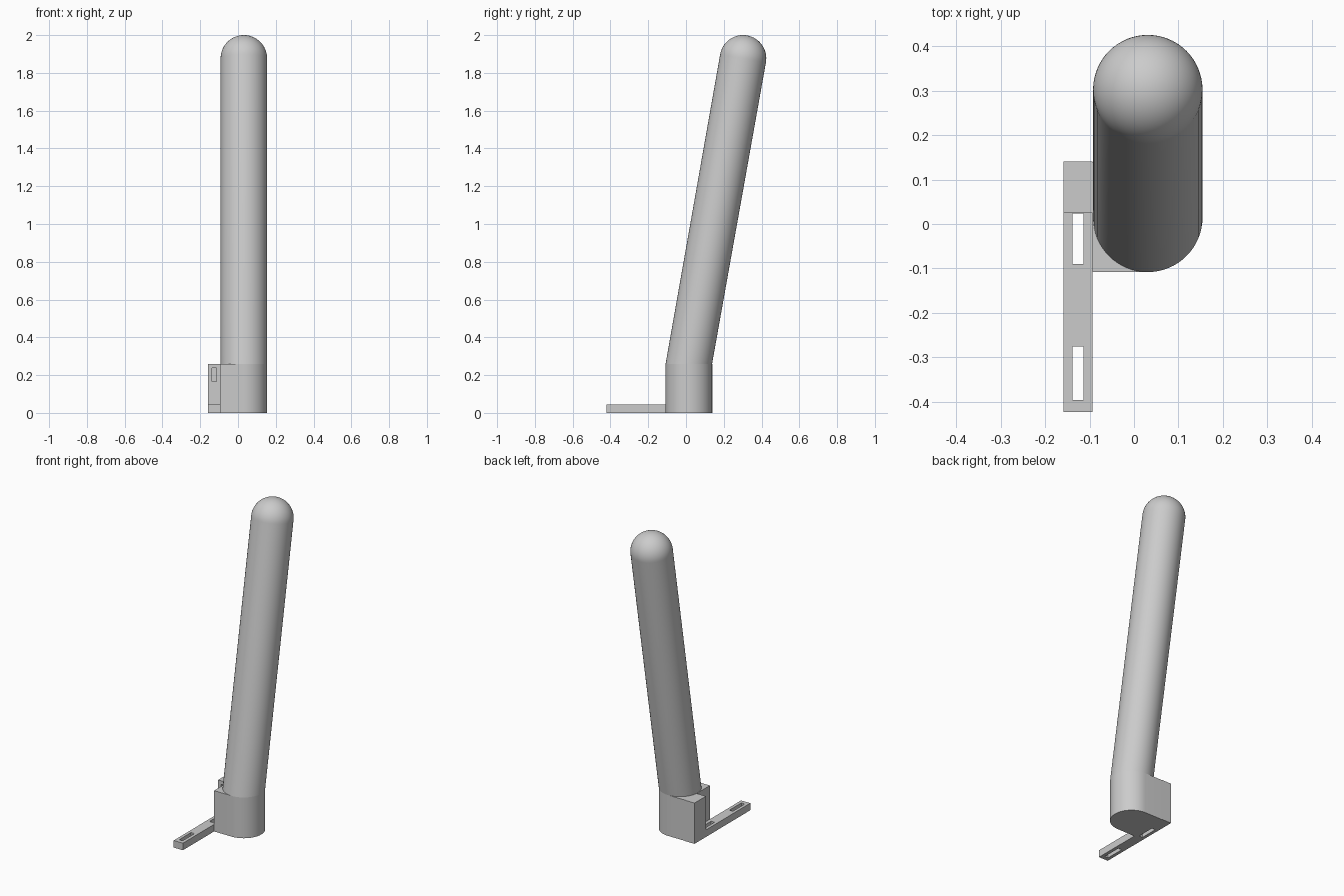
import bpy
import bmesh
from math import sin, cos, pi, radians
from mathutils import Vector

cube = bpy.data.objects.get("Cube")
if cube:
    bpy.data.objects.remove(cube)

grey = bpy.data.materials.new("plain grey")
grey.use_nodes = True
grey.diffuse_color = (0.6, 0.6, 0.6, 1)
grey.node_tree.nodes["Principled BSDF"].inputs["Base Color"].default_value = (0.6, 0.6, 0.6, 1)

R = 0.123                 # tube radius
CX, CY = 0.031, 0.015     # tube centre at the foot
BEND = 0.26               # height of the bend and of the foot
TIP = Vector((CX, 0.302, 2.0 - R))
SIDE = -0.093             # plane where the bracket meets the foot
SEGMENTS = 64


def finish(name, bm):
    bmesh.ops.recalc_face_normals(bm, faces=bm.faces)
    mesh = bpy.data.meshes.new(name)
    bm.to_mesh(mesh)
    bm.free()
    mesh.materials.append(grey)
    obj = bpy.data.objects.new(name, mesh)
    bpy.context.collection.objects.link(obj)
    return obj


def extrude(name, points, offset):
    """Solid made by sweeping a flat outline along an offset."""
    bm = bmesh.new()
    face = bm.faces.new([bm.verts.new(p) for p in points])
    new = bmesh.ops.extrude_face_region(bm, geom=[face], use_keep_orig=True)["geom"]
    bmesh.ops.translate(bm, vec=offset, verts=[v for v in new if isinstance(v, bmesh.types.BMVert)])
    return finish(name, bm)


def smooth(obj):
    bpy.ops.object.select_all(action="DESELECT")
    obj.select_set(True)
    bpy.context.view_layer.objects.active = obj
    bpy.ops.object.shade_smooth_by_angle(angle=radians(30))


# Foot: half round on one side, square on the bracket side
half = SEGMENTS // 2
outline = [(CX + R * cos(a), CY + R * sin(a), 0)
           for a in (-pi / 2 + pi * i / half for i in range(half + 1))]
outline += [(SIDE, CY + R, 0), (SIDE, CY - R, 0)]
smooth(extrude("foot", outline, (0, 0, BEND)))

# Leaning tube with a domed end
bm = bmesh.new()
start = Vector((CX, CY, BEND))
axis = (TIP - start).normalized()
across = Vector((1, 0, 0))
up = axis.cross(across)


def ring(centre, radius, side):
    angles = [2 * pi * i / SEGMENTS for i in range(SEGMENTS)]
    return [bm.verts.new(centre + across * radius * cos(a) + side * radius * sin(a)) for a in angles]


rings = [ring(start, R, Vector((0, 1, 0)))]
dome_steps = 16
for i in range(dome_steps):
    t = pi / 2 * i / dome_steps
    rings.append(ring(TIP + axis * R * sin(t), R * cos(t), up))
for low, high in zip(rings, rings[1:]):
    for i in range(SEGMENTS):
        j = (i + 1) % SEGMENTS
        bm.faces.new((low[i], low[j], high[j], high[i]))
pole = bm.verts.new(TIP + axis * R)
for i in range(SEGMENTS):
    bm.faces.new((rings[-1][i], rings[-1][(i + 1) % SEGMENTS], pole))
smooth(finish("leaning_tube", bm))

# L-shaped bracket: long flat strip with an upright tab at the back
LEFT, FRONT, BACK = -0.158, -0.422, 0.14
TAB, THICK = 0.025, 0.045
profile = [(FRONT, 0), (BACK, 0), (BACK, BEND), (TAB, BEND), (TAB, THICK), (FRONT, THICK)]
bracket = extrude("bracket", [(LEFT, y, z) for y, z in profile], (SIDE - LEFT, 0, 0))


# Slots through the strip and a blind pocket in the tab
def cut(name, y0, y1, z0, z1):
    x0, x1 = -0.138, -0.114
    box = extrude(name, [(x0, y0, z0), (x0, y1, z0), (x0, y1, z1), (x0, y0, z1)], (x1 - x0, 0, 0))
    box.hide_render = True
    box.hide_set(True)
    box.display_type = "WIRE"
    mod = bracket.modifiers.new(name, "BOOLEAN")
    mod.operation = "DIFFERENCE"
    mod.solver = "EXACT"
    mod.object = box


cut("front_slot_cutter", -0.395, -0.275, -0.05, 0.1)
cut("rear_slot_cutter", -0.09, TAB - 0.001, -0.05, 0.1)
cut("tab_pocket_cutter", -0.03, 0.09, 0.165, 0.238)
